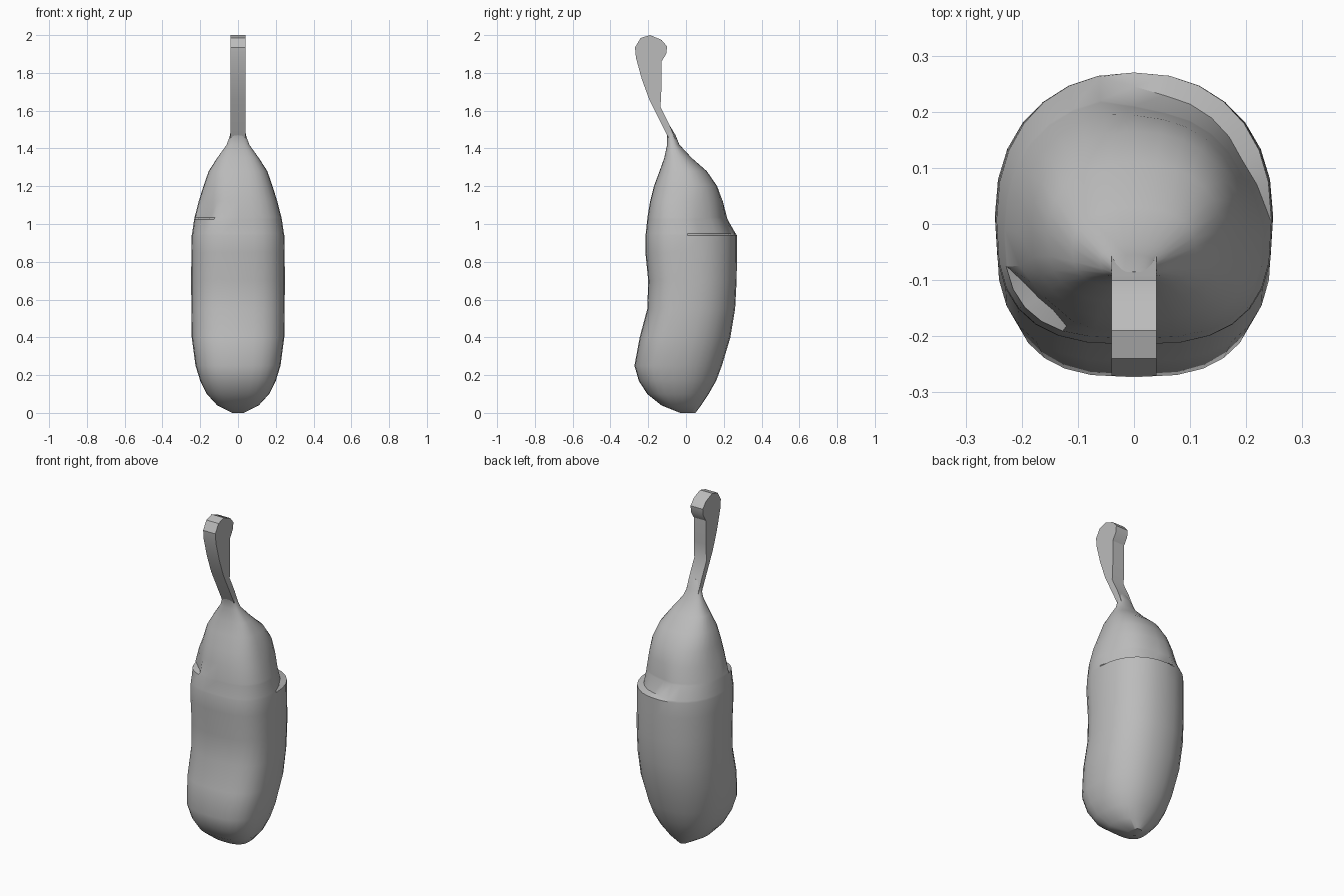
import bpy, bmesh, math

cube = bpy.data.objects.get("Cube")
if cube:
    bpy.data.objects.remove(cube, do_unlink=True)

grey = bpy.data.materials.new("plain grey")
grey.use_nodes = True
colour = (0.5, 0.5, 0.5, 1)
grey.diffuse_color = colour
grey.node_tree.nodes["Principled BSDF"].inputs["Base Color"].default_value = colour


def finish(bm, name, angle):
    bmesh.ops.recalc_face_normals(bm, faces=bm.faces)
    mesh = bpy.data.meshes.new(name)
    bm.to_mesh(mesh)
    bm.free()
    mesh.materials.append(grey)
    obj = bpy.data.objects.new(name, mesh)
    bpy.context.collection.objects.link(obj)
    bpy.ops.object.select_all(action='DESELECT')
    obj.select_set(True)
    bpy.context.view_layer.objects.active = obj
    bpy.ops.object.shade_smooth_by_angle(angle=math.radians(angle))
    return obj


# Body rings: height, front y, back y, half width
RINGS = [
    (0.0, -0.03, 0.05, 0.03), (0.04, -0.13, 0.08, 0.11),
    (0.1, -0.205, 0.12, 0.165), (0.17, -0.25, 0.16, 0.2),
    (0.25, -0.273, 0.19, 0.225), (0.4, -0.245, 0.235, 0.245),
    (0.55, -0.205, 0.26, 0.247), (0.7, -0.2, 0.268, 0.248),
    (0.85, -0.215, 0.27, 0.247), (0.94, -0.215, 0.27, 0.245),
    (0.95, -0.213, 0.268, 0.243), (1.025, -0.205, 0.225, 0.232),
    (1.035, -0.204, 0.222, 0.23), (1.12, -0.19, 0.2, 0.208),
    (1.2, -0.17, 0.165, 0.183), (1.28, -0.14, 0.11, 0.155),
    (1.35, -0.115, 0.03, 0.11), (1.42, -0.1, -0.035, 0.06),
    (1.47, -0.1, -0.055, 0.042), (1.52, -0.12, -0.085, 0.036),
]
SIDES = 28


def sector(angle, centre, half):
    # 1 at the sector centre, fading to 0 at its ends
    d = abs((math.degrees(angle) - centre + 180) % 360 - 180)
    return min(1, max(0, (half - d) / 15))


def fade(z, low, high):
    # 1 just above the ledge, 0 below it and at the upper end
    return max(0, (high - z) / (high - low)) if z >= low else 0


def signed_power(v, p):
    return math.copysign(abs(v) ** p, v)


def ring_point(z, front, back, half_width, angle):
    c, s = math.cos(angle), math.sin(angle)
    # Flattened belly at the front, rounder back
    power = 0.72 if s < 0 else 0.9
    inset = 1 - 0.13 * sector(angle, 52, 48) * fade(z, 0.95, 1.2)
    inset -= 0.12 * sector(angle, 222, 28) * fade(z, 1.035, 1.28)
    middle = (front + back) / 2 - 0.02 * (z < 1.2)
    depth = back - middle if s > 0 else middle - front
    return (half_width * signed_power(c, power) * inset,
            middle + depth * signed_power(s, power) * inset, z)


# Pod-shaped body with two shallow ledges near the shoulder
bm = bmesh.new()
loops = [[bm.verts.new(ring_point(*r, 2 * math.pi * i / SIDES)) for i in range(SIDES)]
         for r in RINGS]
for a, b in zip(loops, loops[1:]):
    for i in range(SIDES):
        j = (i + 1) % SIDES
        bm.faces.new((a[i], a[j], b[j], b[i]))
bm.faces.new(loops[0][::-1])
bm.faces.new(loops[-1])
finish(bm, "body", 35)

# Flat curved stem with a knobbed tip: side outline as (y, z)
OUTLINE = [
    (-0.05, 1.36), (-0.1, 1.47), (-0.195, 1.66), (-0.235, 1.77),
    (-0.265, 1.88), (-0.27, 1.935), (-0.24, 1.985), (-0.19, 2.0),
    (-0.13, 1.975), (-0.1, 1.94), (-0.105, 1.9), (-0.13, 1.86),
    (-0.13, 1.72), (-0.135, 1.62), (-0.09, 1.53), (-0.035, 1.4),
]
bm = bmesh.new()
side = bm.faces.new([bm.verts.new((-0.04, y, z)) for y, z in OUTLINE])
grown = bmesh.ops.extrude_face_region(bm, geom=[side])
bmesh.ops.translate(bm, vec=(0.08, 0, 0),
                    verts=[v for v in grown["geom"] if isinstance(v, bmesh.types.BMVert)])
bmesh.ops.triangulate(bm, faces=[f for f in bm.faces if len(f.verts) > 4])
finish(bm, "stem", 30)
